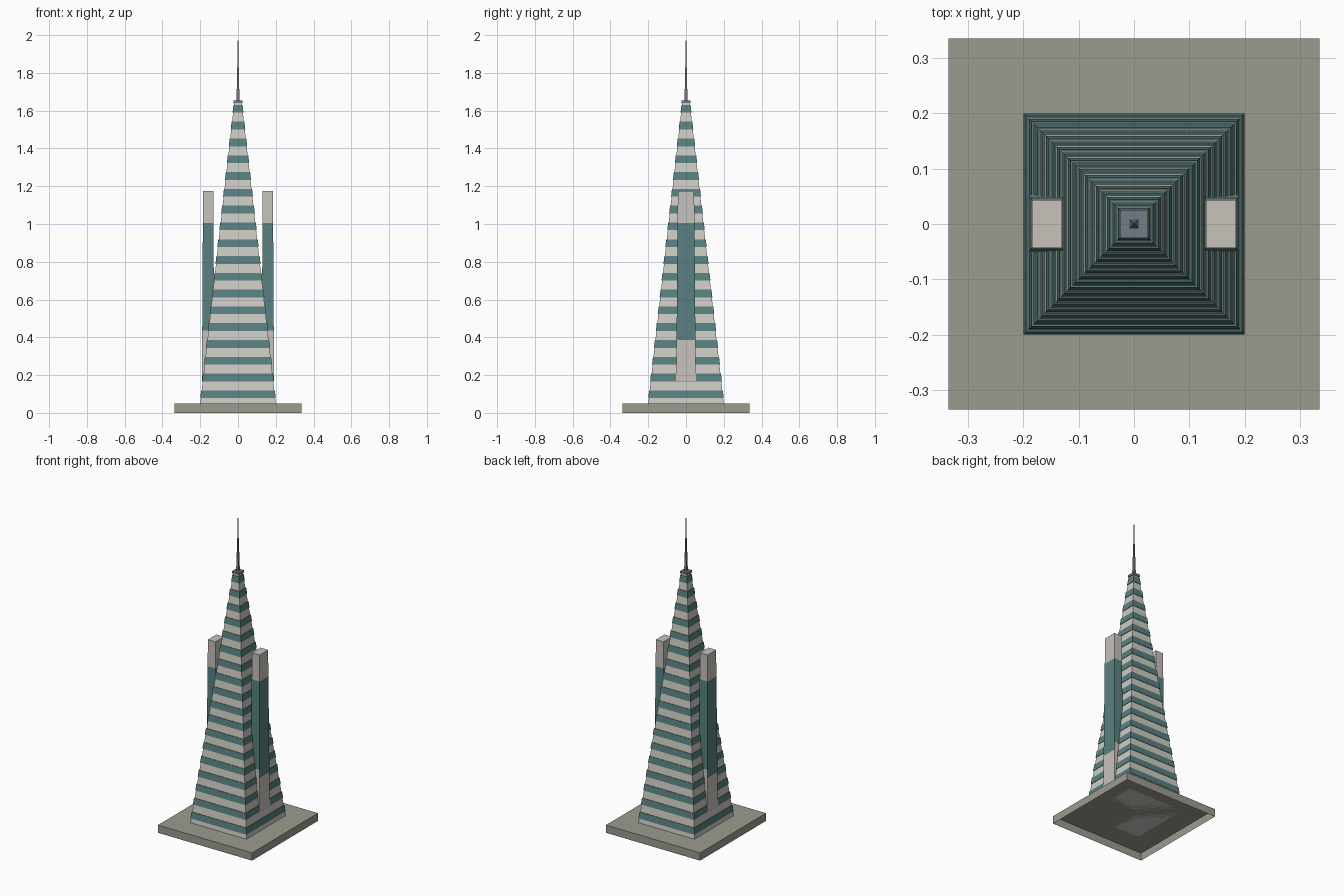
import bpy
import bmesh

cube = bpy.data.objects.get("Cube")
if cube:
    bpy.data.objects.remove(cube, do_unlink=True)


def material(name, color):
    mat = bpy.data.materials.new(name)
    mat.use_nodes = True
    rgba = (*color, 1)
    mat.diffuse_color = rgba
    mat.node_tree.nodes["Principled BSDF"].inputs["Base Color"].default_value = rgba
    return mat


PALE = material("pale_concrete", (0.62, 0.60, 0.56))
WARM = material("warm_concrete", (0.57, 0.54, 0.50))
GLASS = material("teal_glass", (0.10, 0.22, 0.22))
PAVING = material("grey_paving", (0.33, 0.33, 0.28))
METAL = material("blue_grey_metal", (0.18, 0.20, 0.24))


def loft(name, rings, mats, rule=None, bottom=True):
    """Skin rectangular rings (x0, x1, half_y, z); rule picks a slot per face."""
    bm = bmesh.new()
    loops = []
    for x0, x1, hy, z in rings:
        corners = ((x0, -hy), (x1, -hy), (x1, hy), (x0, hy))
        loops.append([bm.verts.new((x, y, z)) for x, y in corners])
    for level, (low, high) in enumerate(zip(loops, loops[1:])):
        for side in range(4):
            nxt = (side + 1) % 4
            face = bm.faces.new((low[side], low[nxt], high[nxt], high[side]))
            if rule:
                face.material_index = rule(level, side)
    bm.faces.new(loops[-1])
    if bottom:
        bm.faces.new(loops[0][::-1])
    mesh = bpy.data.meshes.new(name)
    bm.to_mesh(mesh)
    bm.free()
    for mat in mats:
        mesh.materials.append(mat)
    obj = bpy.data.objects.new(name, mesh)
    bpy.context.collection.objects.link(obj)
    return obj


def square(half, z):
    return (-half, half, half, z)


# Plaza slab, open underneath
loft("plaza_base", [square(0.336, 0), square(0.336, 0.05)], [PAVING], bottom=False)

# Tapered tower with slightly raised window bands
BOTTOM, TOP, FLOORS = 0.05, 1.64, 18
PITCH, BAND, RAISE = 0.0889, 0.041, 0.003


def tower_half(z):
    return 0.2 - 0.18 * (z - BOTTOM) / (TOP - BOTTOM)


tower_rings = [square(tower_half(BOTTOM), BOTTOM)]
for floor in range(FLOORS):
    z0 = 0.078 + floor * PITCH
    z1 = z0 + BAND
    for z, extra in ((z0, 0), (z0, RAISE), (z1, RAISE), (z1, 0)):
        tower_rings.append(square(tower_half(z) + extra, z))
tower_rings.append(square(tower_half(TOP), TOP))
loft("tower", tower_rings, [PALE, GLASS], lambda level, side: int(level % 4 != 0))

# Side wings: glass starts lower on the outward face than on the flanks
W_LOW, W_HIGH = 0.17, 1.176
for label, sign in (("left", 1), ("right", -1)):
    rings = []
    for z in (W_LOW, 0.385, 0.437, 1.005, W_HIGH):
        t = (z - W_LOW) / (W_HIGH - W_LOW)
        inner, outer = 0.126 + 0.004 * t, 0.191 - 0.006 * t
        x0, x1 = sorted((sign * inner, sign * outer))
        rings.append((x0, x1, 0.052 - 0.009 * t, z))
    outward = 1 if sign > 0 else 3
    loft(label + "_wing", rings, [WARM, GLASS],
         lambda level, side: int(level == 2 or (level == 1 and side == outward)))

# Crown collar, spire and needle
loft("crown_collar", [square(0.025, 1.64), square(0.025, 1.655)], [METAL])
loft("spire", [square(0.008, 1.655), square(0.003, 1.87)], [METAL])
loft("needle", [square(0.0025, 1.87), square(0.001, 2.0)], [METAL])
